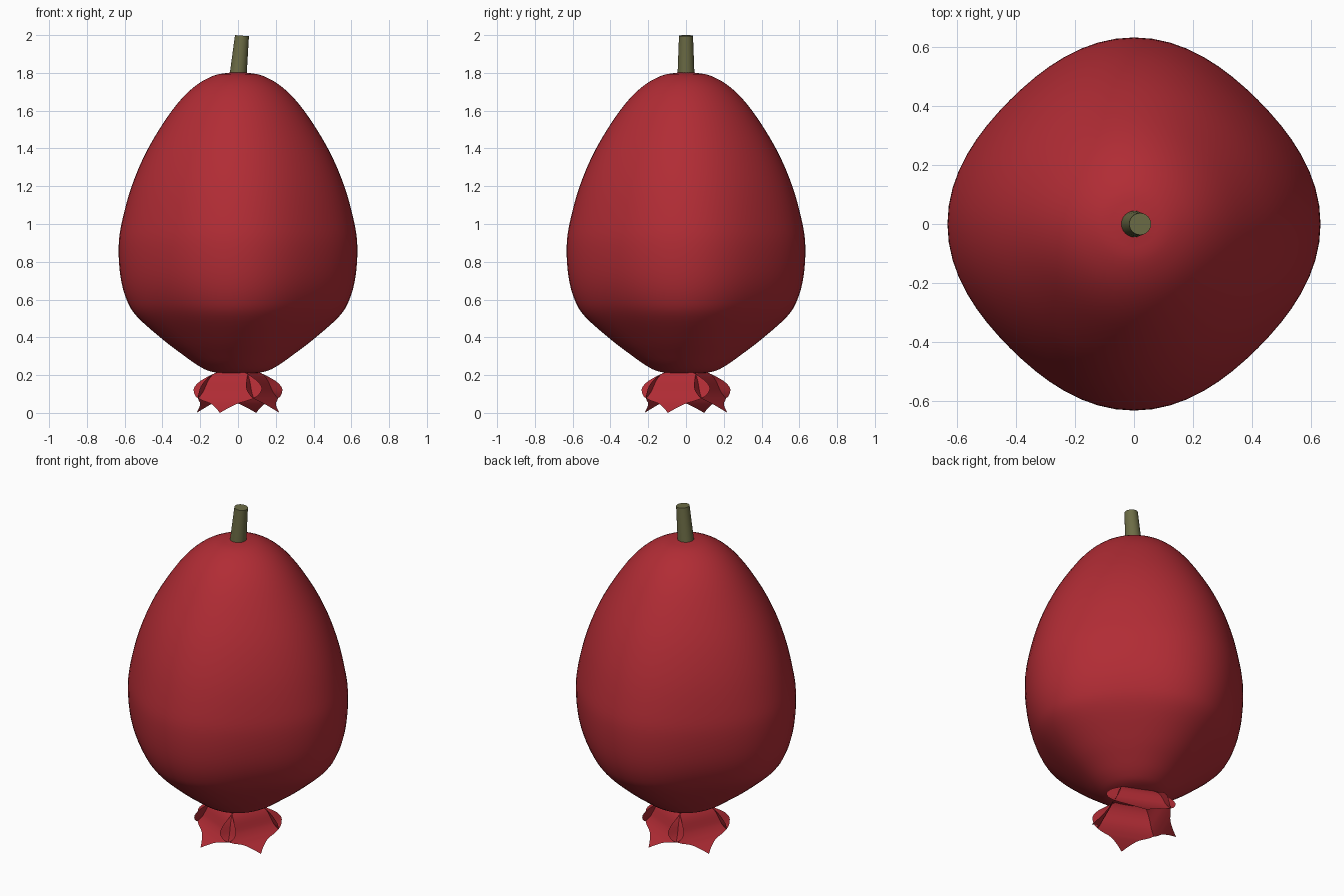
import bpy, bmesh, math
from mathutils import Vector

old = bpy.data.objects.get("Cube")
if old:
    bpy.data.objects.remove(old, do_unlink=True)


def material(name, rgb):
    mat = bpy.data.materials.new(name)
    mat.use_nodes = True
    color = (*rgb, 1)
    mat.diffuse_color = color
    mat.node_tree.nodes["Principled BSDF"].inputs["Base Color"].default_value = color
    return mat


red = material("berry red", (0.44, 0.025, 0.035))
olive = material("stem olive", (0.15, 0.15, 0.06))


def smooth_rows(points, steps):
    """Catmull-Rom interpolation through rows of three values."""
    pts = [Vector(p) for p in points]
    pts = [2 * pts[0] - pts[1]] + pts + [2 * pts[-1] - pts[-2]]
    rows = []
    for a, b, c, d in zip(pts, pts[1:], pts[2:], pts[3:]):
        for i in range(steps):
            t = i / steps
            rows.append(0.5 * (2 * b + (c - a) * t + (2 * a - 5 * b + 4 * c - d) * t ** 2
                               + (3 * b - a - 3 * c + d) * t ** 3))
    return rows + [pts[-2]]


def skin(name, rows, mat, closed=True):
    """Join rows of points into a smooth shaded surface, capped if closed."""
    bm = bmesh.new()
    grid = [[bm.verts.new(p) for p in row] for row in rows]
    count = len(grid[0])
    for low, high in zip(grid, grid[1:]):
        for i in range(count if closed else count - 1):
            j = (i + 1) % count
            bm.faces.new((low[i], low[j], high[j], high[i]))
    if closed:
        bm.faces.new(grid[0][::-1])
        bm.faces.new(grid[-1])
    bmesh.ops.remove_doubles(bm, verts=bm.verts, dist=1e-5)
    mesh = bpy.data.meshes.new(name)
    bm.to_mesh(mesh)
    bm.free()
    mesh.materials.append(mat)
    obj = bpy.data.objects.new(name, mesh)
    bpy.context.collection.objects.link(obj)
    bpy.ops.object.select_all(action='DESELECT')
    obj.select_set(True)
    bpy.context.view_layer.objects.active = obj
    bpy.ops.object.shade_smooth_by_angle(angle=math.radians(60))


# Fruit body: egg profile of (height, radius, flattening of the four diagonals)
profile = [(0.205, 0.03, 0), (0.218, 0.14, 0.01), (0.25, 0.21, 0.03), (0.31, 0.295, 0.05),
           (0.39, 0.4, 0.075), (0.51, 0.535, 0.09), (0.6, 0.59, 0.08), (0.72, 0.622, 0.068),
           (0.87, 0.632, 0.06), (1.0, 0.617, 0.055), (1.2, 0.563, 0.045), (1.4, 0.476, 0.035),
           (1.6, 0.35, 0.025), (1.72, 0.24, 0.015), (1.785, 0.13, 0.01), (1.803, 0.03, 0)]
SEGMENTS = 64
body = []
for z, r, flat in smooth_rows(profile, 4):
    ring = []
    for i in range(SEGMENTS):
        a = math.tau * i / SEGMENTS
        radius = r * (1 - flat * (1 - math.cos(4 * a)) / 2)
        ring.append((radius * math.cos(a), radius * math.sin(a), z))
    body.append(ring)
skin("fruit_body", body, red)

# Stem: short tapered peg leaning to the left
stem = []
for z, r, x in ((1.76, 0.046, -0.002), (1.997, 0.037, 0.021)):
    stem.append([(x + r * math.cos(math.tau * i / 24), r * math.sin(math.tau * i / 24),
                  z - 0.08 * r * math.cos(math.tau * i / 24)) for i in range(24)])
skin("stem", stem, olive)

# Sepals: four flat-sided leaves crossing at the corners and flaring at the tip,
# rows of (height, distance from the axis, half width)
leaf = [(0, 0.24, 0), (0.025, 0.21, 0.035), (0.05, 0.183, 0.08), (0.065, 0.17, 0.13),
        (0.085, 0.155, 0.174), (0.11, 0.141, 0.193), (0.135, 0.132, 0.195),
        (0.165, 0.122, 0.17), (0.19, 0.11, 0.13), (0.21, 0.095, 0.09), (0.222, 0.08, 0.05)]
for k in range(4):
    center = math.radians(-90 - 23.6 + 90 * k)
    out = Vector((math.cos(center), math.sin(center), 0))
    side = Vector((-out.y, out.x, 0))
    rows = [[out * d + side * w * u / 4 + Vector((0, 0, z)) for u in range(-4, 5)]
            for z, d, w in smooth_rows(leaf, 3)]
    skin(f"sepal_{k + 1}", rows, red, closed=False)
